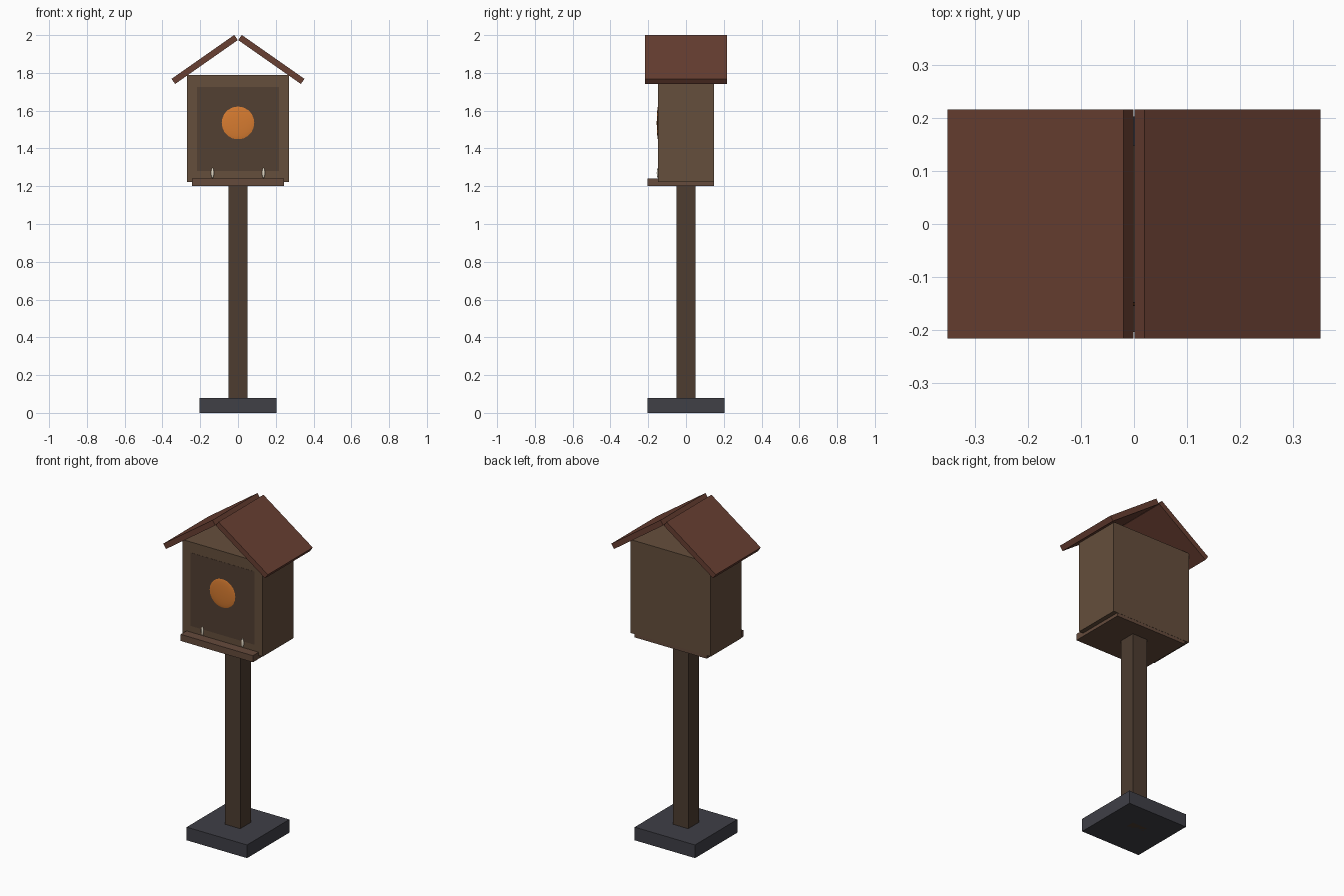
import bpy
import math

if "Cube" in bpy.data.objects:
    bpy.data.objects.remove(bpy.data.objects["Cube"])


def material(name, rgb):
    m = bpy.data.materials.new(name)
    m.diffuse_color = (*rgb, 1)
    m.use_nodes = True
    m.node_tree.nodes["Principled BSDF"].inputs["Base Color"].default_value = m.diffuse_color
    return m


WALL = material("wall_wood", (0.13, 0.077, 0.045))
INNER = material("panel_wood", (0.085, 0.05, 0.032))
TRIM = material("floor_wood", (0.13, 0.07, 0.045))
POST = material("post_wood", (0.075, 0.046, 0.03))
ROOF = material("roof_wood", (0.14, 0.05, 0.032))
STONE = material("stone", (0.05, 0.05, 0.062))
ORANGE = material("orange", (0.68, 0.2, 0.03))
CREAM = material("cream", (0.75, 0.68, 0.55))


def box(name, lo, hi, mat, rot_y=0.0):
    """Box between two corners, optionally tilted about its own y axis."""
    centre = [(a + b) / 2 for a, b in zip(lo, hi)]
    bpy.ops.mesh.primitive_cube_add(size=1, location=centre, rotation=(0, rot_y, 0))
    ob = bpy.context.object
    ob.name = name
    ob.scale = [b - a for a, b in zip(lo, hi)]
    ob.data.materials.append(mat)
    bpy.ops.object.transform_apply(location=False, rotation=False, scale=True)
    return ob


def ellipsoid(name, loc, radii, mat, segments, rings):
    bpy.ops.mesh.primitive_uv_sphere_add(segments=segments, ring_count=rings, radius=1, location=loc)
    ob = bpy.context.object
    ob.name = name
    ob.scale = radii
    ob.data.materials.append(mat)
    bpy.ops.object.transform_apply(location=False, rotation=False, scale=True)
    bpy.ops.object.shade_smooth()
    return ob


# Stand
box("base", (-0.203, -0.203, 0), (0.203, 0.203, 0.08), STONE)
box("post", (-0.051, -0.051, 0), (0.051, 0.051, 1.205), POST)

# House box and the floor board that sticks out as a front ledge
box("house_body", (-0.27, -0.148, 1.222), (0.27, 0.148, 1.79), WALL)
box("floor_ledge", (-0.243, -0.204, 1.202), (0.243, 0.147, 1.242), TRIM)
box("front_panel", (-0.216, -0.149, 1.28), (0.216, -0.14, 1.725), INNER)

# Two tilted roof boards meeting at the ridge
tilt = math.radians(35)
half_len, half_thick = 0.2025, 0.0165
for side, label in ((-1, "left"), (1, "right")):
    x, z = side * 0.1765, 1.871
    box(f"roof_{label}", (x - half_len, -0.216, z - half_thick),
        (x + half_len, 0.216, z + half_thick), ROOF, side * tilt)

# Shallow round entrance disc and two small pegs above the ledge
ellipsoid("entrance_disc", (0, -0.145, 1.535), (0.095, 0.01, 0.095), ORANGE, 24, 12)
for side, label in ((-1, "left"), (1, "right")):
    ellipsoid(f"peg_{label}", (side * 0.135, -0.148, 1.27), (0.008, 0.007, 0.027), CREAM, 12, 8)
